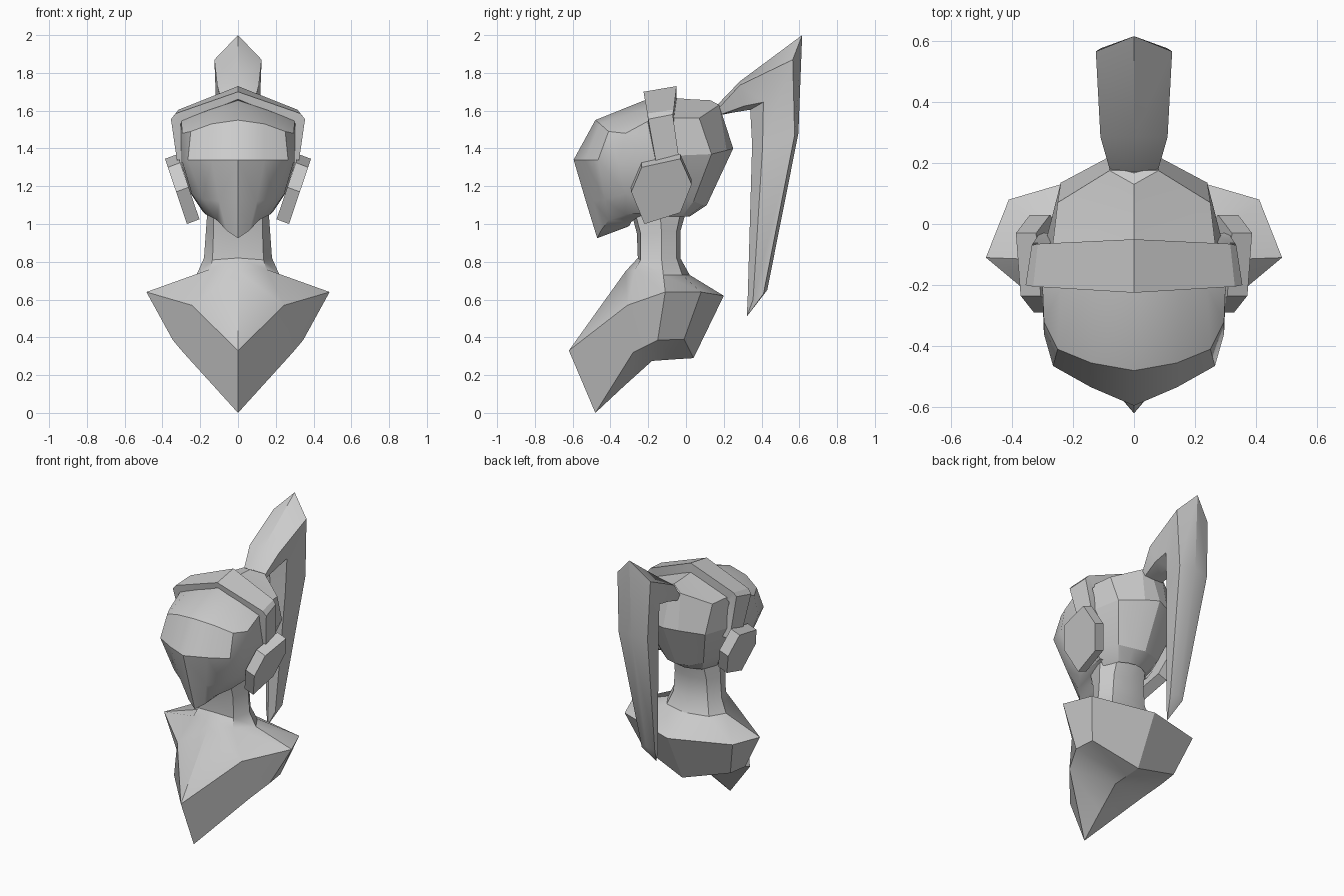
import bpy
import bmesh

cube = bpy.data.objects.get("Cube")
if cube:
    bpy.data.objects.remove(cube, do_unlink=True)

GREY = (0.6, 0.6, 0.6, 1)
mat = bpy.data.materials.new("plain grey")
mat.use_nodes = True
mat.diffuse_color = GREY
bsdf = mat.node_tree.nodes["Principled BSDF"]
bsdf.inputs["Base Color"].default_value = GREY
bsdf.inputs["Roughness"].default_value = 0.7


def loft(name, rings, closed=False, caps=False, weld=True, angle=30):
    """Skin rings of points on the +x half, then mirror across x = 0."""
    bm = bmesh.new()
    rows = [[bm.verts.new(p) for p in ring] for ring in rings]
    n = len(rows[0])
    for a, b in zip(rows, rows[1:]):
        for i in range(n if closed else n - 1):
            j = (i + 1) % n
            bm.faces.new((a[i], a[j], b[j], b[i]))
    if caps:
        bm.faces.new(rows[0])
        bm.faces.new(rows[-1])
    bmesh.ops.remove_doubles(bm, verts=bm.verts[:], dist=0.0005)
    geom = bm.verts[:] + bm.edges[:] + bm.faces[:]
    copy = bmesh.ops.duplicate(bm, geom=geom)["geom"]
    for v in copy:
        if isinstance(v, bmesh.types.BMVert):
            v.co.x = -v.co.x
    if weld:
        bmesh.ops.remove_doubles(bm, verts=bm.verts[:], dist=0.0005)
    bmesh.ops.recalc_face_normals(bm, faces=bm.faces[:])
    mesh = bpy.data.meshes.new(name)
    bm.to_mesh(mesh)
    bm.free()
    mesh.materials.append(mat)
    mesh.shade_smooth()
    mesh.set_sharp_from_angle(angle=angle * 0.0174533)
    obj = bpy.data.objects.new(name, mesh)
    bpy.context.collection.objects.link(obj)
    return obj


# Neck flaring into the pointed shoulder block; each ring runs front to back
loft("neck_and_shoulders", [
    [(0, -0.30, 1.10), (0.13, -0.28, 1.10), (0.16, -0.14, 1.10), (0.11, -0.02, 1.10), (0, 0.01, 1.10)],
    [(0, -0.26, 0.95), (0.13, -0.24, 0.95), (0.17, -0.13, 0.96), (0.12, -0.05, 0.96), (0, -0.03, 0.96)],
    [(0, -0.255, 0.82), (0.135, -0.24, 0.81), (0.18, -0.13, 0.82), (0.13, -0.05, 0.82), (0, -0.03, 0.82)],
    [(0, -0.32, 0.75), (0.15, -0.27, 0.76), (0.22, -0.12, 0.73), (0.16, -0.02, 0.73), (0, 0.02, 0.73)],
    [(0, -0.62, 0.33), (0.245, -0.31, 0.57), (0.485, -0.11, 0.64), (0.41, 0.08, 0.64), (0, 0.20, 0.62)],
    [(0, -0.48, 0.0), (0.29, -0.28, 0.32), (0.345, -0.15, 0.385), (0.33, -0.01, 0.39), (0, 0.04, 0.29)],
    [(0, -0.48, 0.0), (0, -0.33, 0.14), (0, -0.18, 0.275), (0, -0.07, 0.283), (0, 0.04, 0.29)],
])

# Smooth blank face; each ring runs from the centre line round to the side
loft("face", [
    [(0, -0.10, 1.66), (0.15, -0.10, 1.61), (0.23, -0.10, 1.58), (0.29, -0.10, 1.54), (0.29, -0.08, 1.52)],
    [(0, -0.22, 1.655), (0.15, -0.22, 1.605), (0.24, -0.21, 1.57), (0.30, -0.20, 1.545), (0.30, -0.10, 1.52)],
    [(0, -0.48, 1.55), (0.14, -0.455, 1.53), (0.25, -0.41, 1.49), (0.295, -0.32, 1.48), (0.305, -0.10, 1.46)],
    [(0, -0.595, 1.34), (0.14, -0.535, 1.34), (0.265, -0.465, 1.34), (0.295, -0.36, 1.33), (0.305, -0.10, 1.33)],
    [(0, -0.53, 1.12), (0.10, -0.49, 1.12), (0.185, -0.43, 1.13), (0.245, -0.32, 1.16), (0.25, -0.10, 1.16)],
    [(0, -0.47, 0.925), (0.06, -0.45, 0.965), (0.11, -0.41, 1.02), (0.17, -0.32, 1.05), (0.19, -0.10, 1.07)],
    [(0, -0.31, 0.985), (0.06, -0.30, 0.99), (0.10, -0.29, 1.01), (0.14, -0.25, 1.04), (0.15, -0.10, 1.07)],
], angle=35)

# Faceted back of the head; each ring runs from the side to the back centre
loft("hair", [
    [(0, -0.10, 1.67), (0, 0.03, 1.66), (0, 0.13, 1.655), (0, 0.13, 1.655)],
    [(0.27, -0.10, 1.56), (0.25, 0.07, 1.56), (0.08, 0.175, 1.63), (0, 0.175, 1.63)],
    [(0.30, -0.10, 1.36), (0.24, 0.135, 1.37), (0.09, 0.215, 1.39), (0, 0.25, 1.40)],
    [(0.23, -0.10, 1.14), (0.16, 0.04, 1.12), (0.08, 0.09, 1.10), (0, 0.11, 1.10)],
    [(0.15, -0.12, 1.04), (0.11, -0.02, 1.04), (0.05, 0.01, 1.04), (0, 0.02, 1.04)],
], angle=20)

# Peaked headband: box section swept over the head and down each side
loft("headband", [
    [(0, -0.225, 1.70), (0, -0.05, 1.73), (0, -0.05, 1.64), (0, -0.215, 1.66)],
    [(0.33, -0.205, 1.585), (0.315, -0.065, 1.605), (0.27, -0.065, 1.54), (0.29, -0.20, 1.545)],
    [(0.355, -0.20, 1.555), (0.335, -0.07, 1.58), (0.28, -0.07, 1.53), (0.305, -0.20, 1.53)],
    [(0.315, -0.15, 1.28), (0.31, -0.03, 1.30), (0.25, -0.03, 1.30), (0.27, -0.15, 1.28)],
], closed=True)

# Tilted six-sided ear covers
outline = [(-0.03, 1.345), (-0.235, 1.30), (-0.29, 1.17), (-0.22, 1.0), (-0.03, 1.06), (0.03, 1.21)]
outer = [(0.39 - 0.338 * (1.355 - z), y, z) for y, z in outline]
inner = [(x - 0.066, y, z + 0.025) for x, y, z in outer]
loft("ear_covers", [outer, inner], closed=True, caps=True)

# Ponytail: each ring runs outer ridge, outer side, inner side, inner centre
loft("ponytail", [
    [(0, 0.12, 1.63), (0.07, 0.13, 1.61), (0.06, 0.15, 1.57), (0, 0.15, 1.57)],
    [(0, 0.17, 1.635), (0.08, 0.18, 1.62), (0.07, 0.20, 1.585), (0, 0.20, 1.58)],
    [(0, 0.285, 1.755), (0.11, 0.285, 1.735), (0.085, 0.31, 1.625), (0, 0.25, 1.59)],
    [(0, 0.615, 2.0), (0.125, 0.565, 1.87), (0.085, 0.41, 1.645), (0, 0.34, 1.605)],
    [(0, 0.595, 1.48), (0.11, 0.575, 1.47), (0.075, 0.405, 1.40), (0, 0.35, 1.42)],
    [(0, 0.43, 0.65), (0.05, 0.41, 0.63), (0.035, 0.355, 0.60), (0, 0.327, 0.62)],
    [(0, 0.322, 0.51)] * 4,
])
